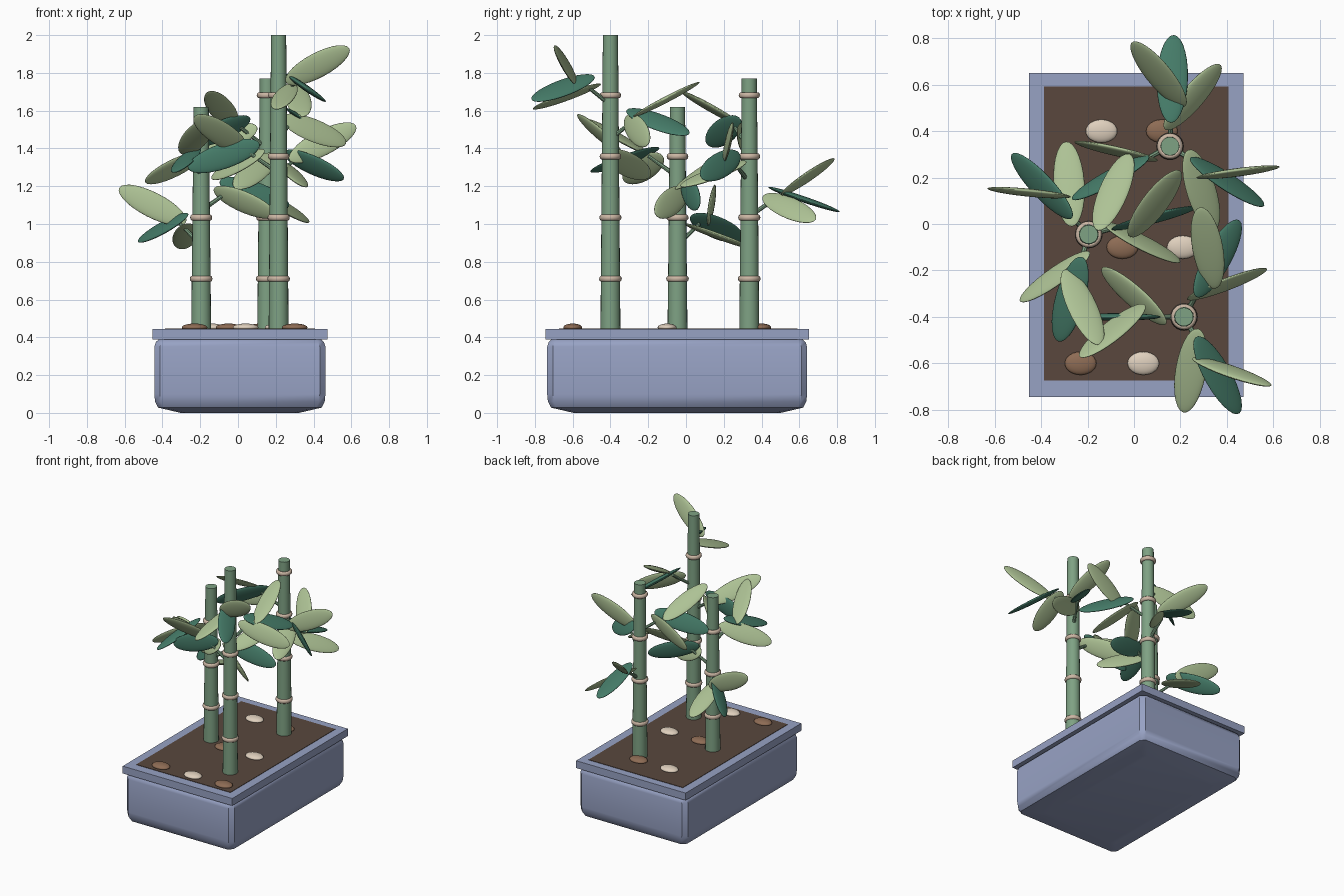
import bpy, bmesh, math
from mathutils import Vector

if "Cube" in bpy.data.objects:
    bpy.data.objects.remove(bpy.data.objects["Cube"])


def material(name, rgb):
    mat = bpy.data.materials.new(name)
    mat.use_nodes = True
    color = (*rgb, 1)
    mat.diffuse_color = color
    mat.node_tree.nodes["Principled BSDF"].inputs["Base Color"].default_value = color
    return mat


GLAZE = material("blue glaze", (.31, .36, .55))
SOIL = material("brown soil", (.10, .064, .047))
STALK = material("stalk green", (.21, .36, .23))
RING = material("tan ring", (.60, .47, .37))
PALE = material("pale leaf green", (.42, .54, .30))
DARK = material("dark leaf green", (.06, .20, .14))
BROWN = material("brown stone", (.27, .15, .09))
CREAM = material("cream stone", (.74, .63, .51))


def finish(name, mat, angle=40):
    obj = bpy.context.object
    obj.name = name
    obj.data.materials.append(mat)
    bpy.ops.object.shade_smooth_by_angle(angle=math.radians(angle))
    return obj


def box(name, center, size, mat):
    bpy.ops.mesh.primitive_cube_add(size=1, location=center)
    bpy.context.object.scale = size
    bpy.ops.object.transform_apply(location=False, rotation=False, scale=True)
    return finish(name, mat)


def ellipsoid(name, center, radii, mat, rotation=None):
    bpy.ops.mesh.primitive_uv_sphere_add(segments=24, ring_count=14, location=center)
    obj = finish(name, mat, 60)
    obj.scale = radii
    if rotation:
        obj.rotation_mode = 'QUATERNION'
        obj.rotation_quaternion = rotation
    return obj


def rod(name, start, end, r_start, r_end, sides, mat):
    axis = end - start
    bpy.ops.mesh.primitive_cone_add(vertices=sides, radius1=r_start, radius2=r_end,
                                    depth=axis.length, location=(start + end) / 2)
    obj = finish(name, mat)
    obj.rotation_mode = 'QUATERNION'
    obj.rotation_quaternion = axis.to_track_quat('Z', 'Y')
    return obj


# Planter body: stacked outlines with chamfered corners
MID_X, MID_Y = .01, -.047


def planter_body():
    half_x, half_y, chamfer = .453, .688, .03
    bm = bmesh.new()
    loops = []
    for z, inset in ((0, .14), (.028, .02), (.06, .004), (.1, 0), (.35, 0), (.375, .008), (.395, .03)):
        a, b = half_x - inset, half_y - inset
        ca, cb = a - chamfer, b - chamfer
        outline = [(a, -cb), (a, cb), (ca, b), (-ca, b), (-a, cb), (-a, -cb), (-ca, -b), (ca, -b)]
        loops.append([bm.verts.new((MID_X + x, MID_Y + y, z)) for x, y in outline])
    for low, high in zip(loops, loops[1:]):
        for i in range(8):
            j = (i + 1) % 8
            bm.faces.new((low[i], low[j], high[j], high[i]))
    bm.faces.new(loops[-1])
    bm.faces.new(loops[0][::-1])
    mesh = bpy.data.meshes.new("planter_body")
    bm.to_mesh(mesh)
    bm.free()
    obj = bpy.data.objects.new("planter_body", mesh)
    bpy.context.collection.objects.link(obj)
    bpy.ops.object.select_all(action='DESELECT')
    obj.select_set(True)
    bpy.context.view_layer.objects.active = obj
    finish("planter_body", GLAZE)


planter_body()
box("planter_rim", (MID_X, MID_Y, .417), (.925, 1.395, .056), GLAZE)
box("soil", (MID_X, MID_Y + .006, .425), (.795, 1.265, .046), SOIL)

# Stones: staggered rows with alternating colours
stones = ((-.23, -.6), (.04, -.6), (.3, -.6), (.21, -.1), (-.05, -.1), (-.14, .4), (.12, .4))
for i, (x, y) in enumerate(stones):
    ellipsoid(f"stone_{i + 1}", (x, y, .452), (.068, .05, .021), CREAM if i in (1, 3, 5) else BROWN)

# Leaves of one sprig: radial, sideways and vertical offset, turn, pitch, half length, colour
SPRIG = (
    (.308, .06, .12, 40, 27, .2, PALE),
    (.29, 0, 0, 0, -19, .2, DARK),
    (.215, -.09, -.045, -40, -20, .195, PALE),
)


def sprig(name, root, turn):
    angle = math.radians(turn)
    out = Vector((math.cos(angle), math.sin(angle), 0))
    side = Vector((-out.y, out.x, 0))
    up = Vector((0, 0, 1))
    rod(name + "_twig", root - up * .09, root + out * .16 + up * .02, .013, .009, 8, STALK)
    for n, (r, t, dz, yaw, pitch, half, mat) in enumerate(SPRIG):
        a, p = angle + math.radians(yaw), math.radians(pitch)
        axis = Vector((math.cos(a) * math.cos(p), math.sin(a) * math.cos(p), math.sin(p)))
        ellipsoid(f"{name}_leaf_{n + 1}", root + out * r + side * t + up * dz,
                  (.067, .016, half), mat, up.rotation_difference(axis))


# Stalks: tapered cane, node rings, three sprigs spiralling upward
for name, x, y, height, turn in (("front_stalk", .215, -.4, 2, 180),
                                 ("left_stalk", -.195, -.045, 1.62, 134),
                                 ("back_stalk", .155, .335, 1.77, 88)):
    foot = Vector((x, y, .42))
    rod(name, foot, Vector((x, y, height)), .053, .04, 20, STALK)
    z = .71
    while z < height - .05:
        bpy.ops.mesh.primitive_torus_add(location=(x, y, z), major_segments=24, minor_segments=10,
                                         major_radius=.0475 - .004 * (z - .7), minor_radius=.0125)
        ring = finish(name + "_ring", RING, 60)
        ring.scale.z = 1.3
        z += .324
    for i in range(3):
        sprig(f"{name}_sprig_{i + 1}", Vector((x, y, height - .64 + .18 * i)), turn - 120 * i)
